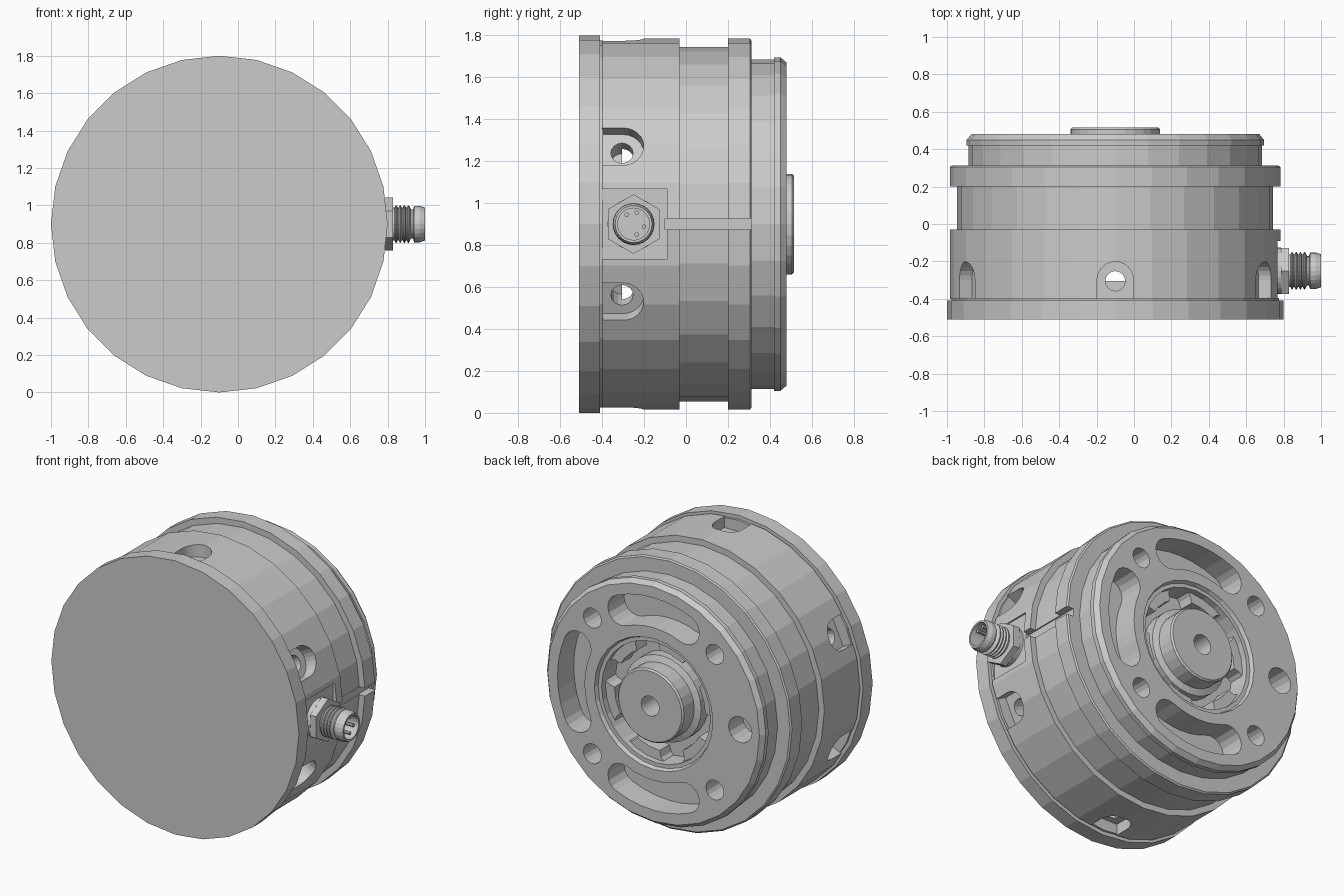
import bpy, bmesh
from math import sin, cos, pi, radians
from mathutils import Matrix, Vector

if "Cube" in bpy.data.objects:
    bpy.data.objects.remove(bpy.data.objects["Cube"])

CENTRE = Vector((-0.1, 0, 0.9))
SIDES = 28


def frame(u, v, w, origin):
    m = Matrix((u, v, w)).transposed().to_4x4()
    m.translation = origin
    return m


# local z of each frame is the working axis
AXIAL = frame((1, 0, 0), (0, 0, 1), (0, 1, 0), CENTRE)


def radial(deg, y):
    a = radians(deg)
    return frame((-sin(a), 0, cos(a)), (0, 1, 0), (cos(a), 0, sin(a)), CENTRE + Vector((0, y, 0)))


def finish(name, bm, mat):
    bm.transform(mat)
    bmesh.ops.recalc_face_normals(bm, faces=bm.faces)
    me = bpy.data.meshes.new(name)
    bm.to_mesh(me)
    bm.free()
    ob = bpy.data.objects.new(name, me)
    bpy.context.collection.objects.link(ob)
    return ob


def lathe(name, profile, mat=AXIAL, n=SIDES, closed=False):
    """Spin (radius, height) points; open profiles get capped ends."""
    bm = bmesh.new()
    rings = [[bm.verts.new((r * cos(2 * pi * i / n), r * sin(2 * pi * i / n), h))
              for i in range(n)] for r, h in profile]
    pairs = list(zip(rings, rings[1:]))
    if closed:
        pairs.append((rings[-1], rings[0]))
    else:
        bm.faces.new(rings[0])
        bm.faces.new(rings[-1])
    for a, b in pairs:
        for i in range(n):
            j = (i + 1) % n
            bm.faces.new((a[i], a[j], b[j], b[i]))
    return finish(name, bm, mat)


def prism(name, outline, h0, h1, mat=AXIAL):
    bm = bmesh.new()
    lo = [bm.verts.new((x, y, h0)) for x, y in outline]
    hi = [bm.verts.new((x, y, h1)) for x, y in outline]
    bm.faces.new(lo)
    bm.faces.new(hi)
    for i in range(len(lo)):
        j = (i + 1) % len(lo)
        bm.faces.new((lo[i], lo[j], hi[j], hi[i]))
    return finish(name, bm, mat)


def arc(cx, cy, r, a0, a1, n):
    return [(cx + r * cos(radians(a0 + (a1 - a0) * i / n)),
             cy + r * sin(radians(a0 + (a1 - a0) * i / n))) for i in range(n + 1)]


def circle(cx, cy, r, n=16):
    return arc(cx, cy, r, 0, 360, n)[:-1]


def rect(u0, u1, v0, v1):
    return [(u0, v0), (u1, v0), (u1, v1), (u0, v1)]


def cut(ob, cutters):
    for c in cutters:
        c.hide_render = True
        m = ob.modifiers.new("cut", 'BOOLEAN')
        m.operation, m.solver, m.object = 'DIFFERENCE', 'EXACT', c
        bpy.context.view_layer.objects.active = ob
        bpy.ops.object.modifier_apply(modifier=m.name)
        bpy.data.objects.remove(c)


def kidney(mid, r, half, w):
    """Curved slot with round ends, centred on angle mid."""
    a0, a1 = mid - half, mid + half
    e0 = (r * cos(radians(a0)), r * sin(radians(a0)))
    e1 = (r * cos(radians(a1)), r * sin(radians(a1)))
    return (arc(0, 0, r + w, a0, a1, 6) + arc(*e1, w, a1, a1 + 180, 8)[1:]
            + arc(0, 0, r - w, a1, a0, 6)[1:] + arc(*e0, w, a0 + 180, a0 + 360, 8)[1:-1])


# Front cover plate
lathe("cover_plate", [(.9, -.51), (.9, -.41), (.875, -.41), (.875, -.395)])

# Stepped housing with screw pockets, connector flat and keyway
housing = lathe("housing", [(.885, -.40), (.885, -.03), (.845, -.03), (.845, .20),
                            (.885, .20), (.885, .305), (.875, .312)])
cutters = [lathe("cavity", [(.74, -.305), (.74, -.18)])]
for deg in (25, 90, 155, 205, 270, 335):
    m = radial(deg, 0)
    cutters.append(prism("pocket", arc(0, -.30, .098, 0, 180, 12) + [(-.098, -.45), (.098, -.45)],
                         .80, 1.0, m))
    cutters.append(prism("screw_hole", circle(0, -.305, .053), .68, .9, m))
cutters.append(prism("connector_flat", rect(-.167, .167, -.45, -.09), .855, 1.0, radial(0, 0)))
cutters.append(prism("keyway", rect(-.026, .026, -.10, .35), .834, 1.0, radial(0, 0)))
cut(housing, cutters)

# Rear cap: ring face with kidney slots and bolt holes
cap = lathe("rear_cap", [(.785, .312), (.785, .42), (.795, .42), (.795, .45), (.77, .48),
                         (.43, .48), (.42, .455), (.395, .455), (.395, .312)], closed=True)
cutters = [prism("slot", kidney(d, .6, 23, .098), .25, .6) for d in (0, 90, -90)]
for d in (45, 135, 180, 225, 315):
    a = radians(d)
    r = .085 if d == 180 else .065
    cutters.append(prism("bolt_hole", circle(.63 * cos(a), .63 * sin(a), r), .33, .6))
cut(cap, cutters)

# Scalloped ring inside the bore
ring = lathe("bore_ring", [(.40, .312), (.40, .415), (.33, .415), (.33, .312)], closed=True)
cutters = []
for d in range(15, 375, 60):
    a = radians(d)
    cutters.append(prism("scallop", circle(.34 * cos(a), .34 * sin(a), .09, 12), .30, .5))
cut(ring, cutters)

# Central hub with shaft hole
lathe("hub", [(.28, .312), (.28, .385), (.24, .40), (.24, .505), (.23, .515),
              (.065, .515), (.065, .33), (.065, .312)], closed=True)

# Connector: hex nut, threaded barrel and collar with a socket (heights are x + 0.1)
port = radial(0, -.25)
hexagon = [(.142 * cos(radians(60 * i)), .142 * sin(radians(60 * i))) for i in range(6)]
prism("hex_nut", hexagon, .885, .93, port)
lathe("connector_base", [(.125, .84), (.125, .887)], port, 24)
barrel = [(.088, .92)]
for i in range(4):
    h = .937 + i * .022
    barrel += [(.088, h), (.1, h + .006), (.1, h + .011), (.088, h + .017)]
barrel += [(.078, 1.025), (.078, 1.035), (.098, 1.042), (.098, 1.07), (.088, 1.10),
           (.076, 1.10), (.076, 1.0)]
lathe("connector_barrel", barrel, port, 24)
for u, v in ((.045, -.033), (.055, .015), (-.012, .05), (-.05, .015)):
    prism("contact_pin", circle(u, v, .011, 8), .99, 1.08, port)
